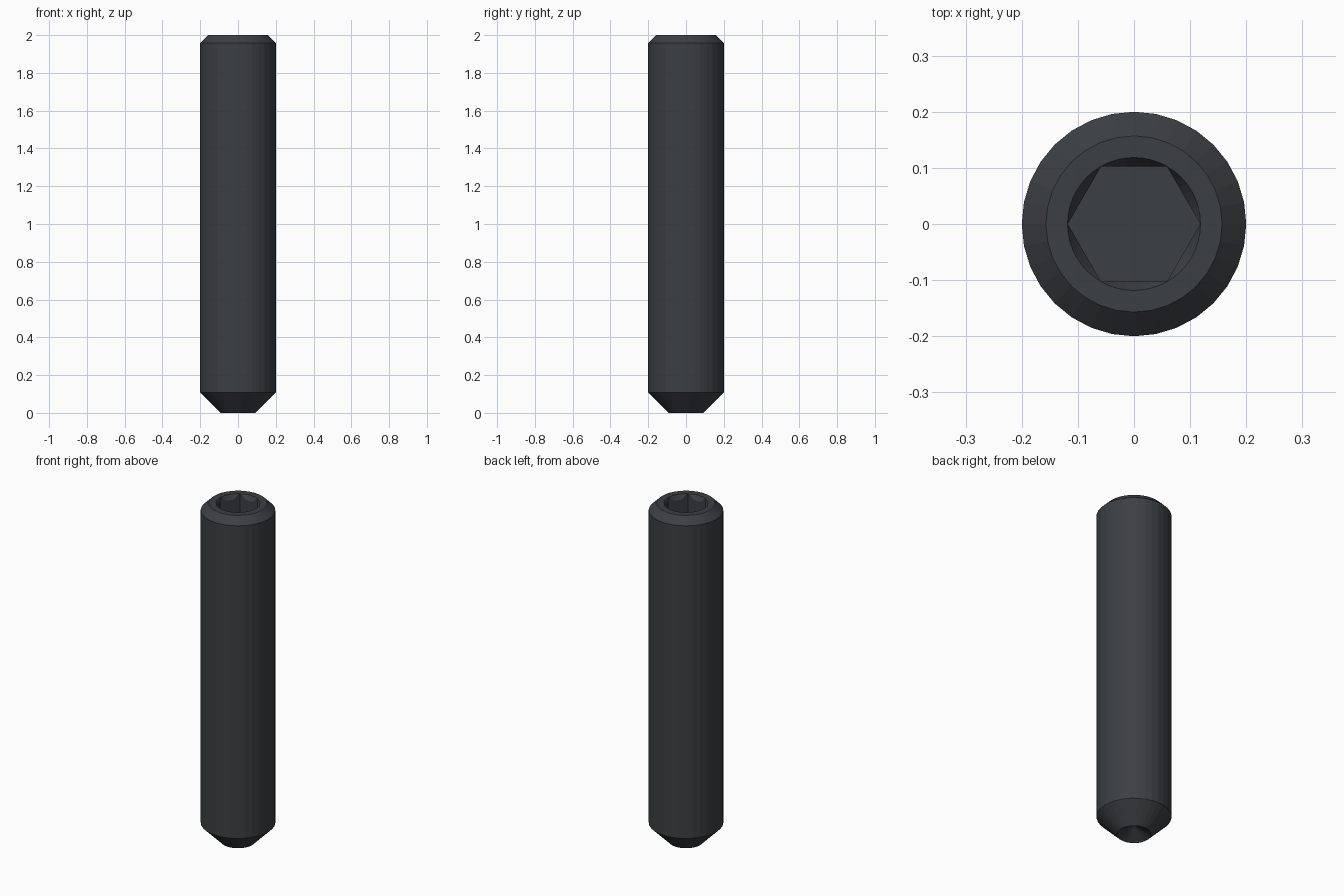
import bpy, bmesh, math

if "Cube" in bpy.data.objects:
    bpy.data.objects.remove(bpy.data.objects["Cube"])

SIDES = 32


def lathe(name, profile, sides, start=0.0):
    """Revolve (radius, z) points that begin and end on the axis."""
    bm = bmesh.new()
    rings = []
    for r, z in profile:
        n = 1 if r == 0 else sides
        rings.append([bm.verts.new((r * math.cos(start + 2 * math.pi * i / sides),
                                    r * math.sin(start + 2 * math.pi * i / sides), z))
                      for i in range(n)])
    for a, b in zip(rings, rings[1:]):
        for i in range(sides):
            j = (i + 1) % sides
            quad = [a[i % len(a)], a[j % len(a)], b[j % len(b)], b[i % len(b)]]
            bm.faces.new(list(dict.fromkeys(quad)))
    bmesh.ops.recalc_face_normals(bm, faces=bm.faces)
    mesh = bpy.data.meshes.new(name)
    bm.to_mesh(mesh)
    bm.free()
    ob = bpy.data.objects.new(name, mesh)
    bpy.context.collection.objects.link(ob)
    return ob


# Screw body: cupped tip, tapered point, shank and chamfered top
body = lathe("set_screw", [(0, 0.053), (0.092, 0), (0.2, 0.108),
                           (0.2, 1.958), (0.157, 2), (0, 2)], SIDES)

# Hex socket and its conical lead-in
hex_cut = lathe("hex_socket_cutter", [(0, 1.75), (0.118, 1.75), (0.118, 2.1), (0, 2.1)], 6)
slope = 1.73
cone_cut = lathe("socket_chamfer_cutter", [(0, 2 - 0.1185 * slope),
                                           (0.1185 + 0.05 / slope, 2.05), (0, 2.05)], 48)

bpy.context.view_layer.objects.active = body
body.select_set(True)
for cutter in (hex_cut, cone_cut):
    mod = body.modifiers.new(cutter.name, 'BOOLEAN')
    mod.operation = 'DIFFERENCE'
    mod.solver = 'EXACT'
    mod.object = cutter
    bpy.ops.object.modifier_apply(modifier=mod.name)
    bpy.data.objects.remove(cutter)

# Black oxide finish
mat = bpy.data.materials.new("black_oxide")
mat.diffuse_color = (0.045, 0.05, 0.055, 1)
mat.use_nodes = True
mat.node_tree.nodes["Principled BSDF"].inputs["Base Color"].default_value = mat.diffuse_color
body.data.materials.clear()
body.data.materials.append(mat)
for p in body.data.polygons:
    p.material_index = 0
